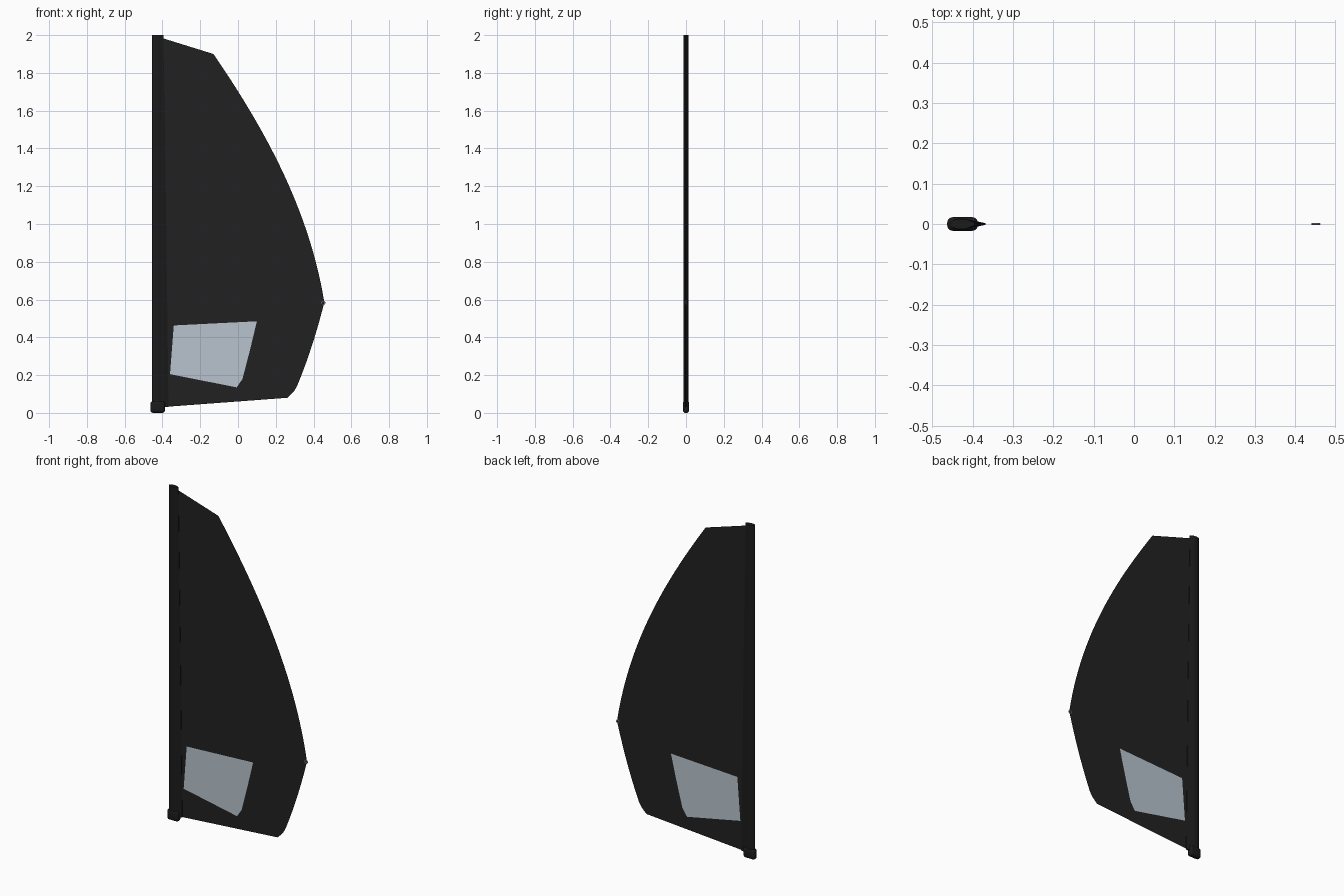
import bpy, bmesh, math
from mathutils import Vector
from mathutils.geometry import interpolate_bezier

if "Cube" in bpy.data.objects:
    bpy.data.objects.remove(bpy.data.objects["Cube"])


def material(name, rgb):
    m = bpy.data.materials.new(name)
    m.diffuse_color = (*rgb, 1)
    m.use_nodes = True
    m.node_tree.nodes["Principled BSDF"].inputs["Base Color"].default_value = m.diffuse_color
    return m


BLACK = material("sail black", (0.0155, 0.0155, 0.0155))
SLEEVE = material("sleeve black", (0.011, 0.011, 0.011))
CLEAR = material("window pale blue", (0.48, 0.55, 0.615))
METAL = material("eyelet grey", (0.4, 0.4, 0.4))


def make_object(name, bm, *mats):
    me = bpy.data.meshes.new(name)
    bm.to_mesh(me)
    bm.free()
    ob = bpy.data.objects.new(name, me)
    bpy.context.collection.objects.link(ob)
    for m in mats:
        me.materials.append(m)
    return ob


def smooth(ob, deg=35):
    bpy.ops.object.select_all(action='DESELECT')
    ob.select_set(True)
    bpy.context.view_layer.objects.active = ob
    bpy.ops.object.shade_smooth_by_angle(angle=math.radians(deg))


def curve(a, b, c, d, n):
    pts = interpolate_bezier(*[Vector((x, 0, z)) for x, z in (a, b, c, d)], n)
    return [(p.x, p.z) for p in pts]


# Sail: thin sheet with curved trailing edge and a cut-in window
outline = [(-0.41, 0.03), (-0.41, 1.987)]
outline += curve((-0.13, 1.90), (0.13, 1.52), (0.375, 1.09), (0.457, 0.585), 28)
outline += curve((0.457, 0.585), (0.415, 0.42), (0.37, 0.28), (0.312, 0.14), 8)[1:]
outline += [(0.295, 0.112), (0.262, 0.08)]
window = [(-0.34, 0.463), (0.10, 0.485), (0.064, 0.335), (0.024, 0.18),
          (-0.007, 0.135), (-0.36, 0.205)]

bm = bmesh.new()


def loop(pts):
    vs = [bm.verts.new((x, 0, z)) for x, z in pts]
    return vs, [bm.edges.new((vs[i - 1], vs[i])) for i in range(len(vs))]


_, outer_edges = loop(outline)
win_verts, win_edges = loop(window)
bmesh.ops.triangle_fill(bm, edges=outer_edges + win_edges, use_beauty=True,
                        normal=(0, -1, 0))
# Drop any fill inside the window, then set the pane
inside = [f for f in bm.faces if all(v in win_verts for v in f.verts)]
bmesh.ops.delete(bm, geom=inside, context='FACES_ONLY')
pane = bm.faces.new(win_verts)
pane.material_index = 1
for f in bm.faces:
    f.normal_update()
    if f.normal.y > 0:
        f.normal_flip()
make_object("sail", bm, BLACK, CLEAR)

# Mast sleeve: teardrop section, tapering towards the top
bm = bmesh.new()
rings = []
for z, tail, r in ((0.03, -0.368, 0.014), (1.0, -0.38, 0.0135), (2.0, -0.395, 0.013)):
    nose, half = -0.456, 0.028
    mid = nose + half
    pts = []
    for i in range(17):                      # rounded front, past the widest point
        a = math.radians(55 + i * 250 / 16)
        pts.append((mid + half * math.cos(a), r * math.sin(a)))
    pts += [(tail, -0.002), (tail, 0.002)]   # narrow trailing seam
    rings.append([bm.verts.new((x, y, z)) for x, y in pts])
n = len(rings[0])
for lo, hi in zip(rings, rings[1:]):
    for i in range(n):
        j = (i + 1) % n
        bm.faces.new((lo[i], lo[j], hi[j], hi[i]))
bm.faces.new(rings[-1])
bm.faces.new(rings[0][::-1])
bmesh.ops.recalc_face_normals(bm, faces=bm.faces)
smooth(make_object("mast_sleeve", bm, SLEEVE))

# Mast foot: rounded block at the bottom
bm = bmesh.new()
bmesh.ops.create_cube(bm, size=1)
for v in bm.verts:
    v.co = Vector((-0.425 + v.co.x * 0.076, v.co.y * 0.034, 0.0315 + v.co.z * 0.063))
bmesh.ops.bevel(bm, geom=bm.edges[:], offset=0.014, segments=4, profile=0.5,
                affect='EDGES')
smooth(make_object("mast_foot", bm, SLEEVE))

# Eyelet at the rear corner
bpy.ops.mesh.primitive_torus_add(major_radius=0.009, minor_radius=0.0025,
                                 major_segments=24, minor_segments=8,
                                 location=(0.451, 0, 0.583),
                                 rotation=(math.pi / 2, 0, 0))
eyelet = bpy.context.object
eyelet.name = "rear_eyelet"
eyelet.data.materials.append(METAL)
smooth(eyelet)
